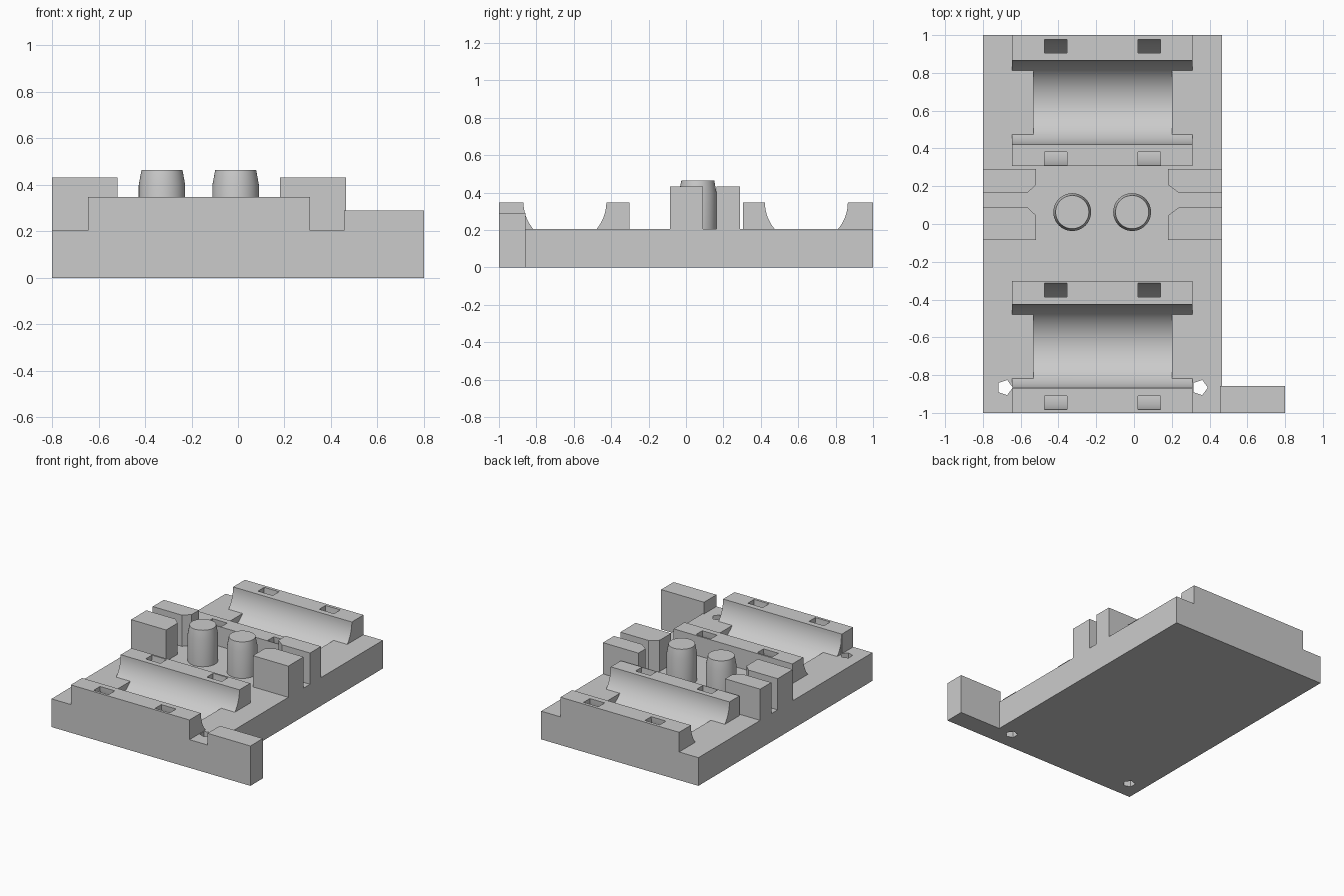
import bpy, bmesh
from math import sin, cos, asin, pi, radians
from mathutils import Vector

cube = bpy.data.objects.get("Cube")
if cube:
    bpy.data.objects.remove(cube, do_unlink=True)

grey = bpy.data.materials.new("plain_grey")
grey.use_nodes = True
grey.diffuse_color = (0.6, 0.6, 0.6, 1)
grey.node_tree.nodes["Principled BSDF"].inputs["Base Color"].default_value = (0.6, 0.6, 0.6, 1)

LEFT, RIGHT = -0.80, 0.465      # plate sides
DECK, WALL, BLOCK = 0.205, 0.348, 0.432   # heights
BORE = 0.2215                   # cradle radius


def prism(name, pts, axis, lo, hi):
    """Extrude a 2D profile along an axis from lo to hi."""
    place = {"x": lambda p, t: (t, p[0], p[1]),
             "y": lambda p, t: (p[0], t, p[1]),
             "z": lambda p, t: (p[0], p[1], t)}[axis]
    bm = bmesh.new()
    face = bm.faces.new([bm.verts.new(place(p, lo)) for p in pts])
    new = bmesh.ops.extrude_face_region(bm, geom=[face])["geom"]
    shift = Vector(place((0, 0), hi - lo))
    bmesh.ops.translate(bm, vec=shift, verts=[v for v in new if isinstance(v, bmesh.types.BMVert)])
    bmesh.ops.recalc_face_normals(bm, faces=bm.faces)
    mesh = bpy.data.meshes.new(name)
    bm.to_mesh(mesh)
    bm.free()
    mesh.materials.append(grey)
    obj = bpy.data.objects.new(name, mesh)
    bpy.context.collection.objects.link(obj)
    return obj


def rect(x0, y0, x1, y1):
    return [(x0, y0), (x1, y0), (x1, y1), (x0, y1)]


def arc(cx, cy, r, a0, a1, n):
    return [(cx + r * cos(a0 + (a1 - a0) * i / n), cy + r * sin(a0 + (a1 - a0) * i / n))
            for i in range(n + 1)]


def activate(obj):
    bpy.ops.object.select_all(action="DESELECT")
    obj.select_set(True)
    bpy.context.view_layer.objects.active = obj


def combine(obj, other, operation):
    """Apply a boolean and drop the helper."""
    activate(obj)
    mod = obj.modifiers.new("boolean", "BOOLEAN")
    mod.operation, mod.solver, mod.object = operation, "EXACT", other
    bpy.ops.object.modifier_apply(modifier=mod.name)
    bpy.data.objects.remove(other, do_unlink=True)


def smooth(obj):
    activate(obj)
    bpy.ops.object.shade_smooth_by_angle(angle=radians(25))


# Base plate with two cradles
plate = prism("cradle_plate", rect(LEFT, -1, RIGHT, 1), "z", 0, DECK)
cradles = [(-0.6475, -1, -0.301), (0.6435, 0.306, 1)]
for cy, y0, y1 in cradles:
    combine(plate, prism("cradle_block", rect(-0.645, y0, 0.31, y1), "z", 0.15, WALL), "UNION")

dip = asin((WALL - DECK) / BORE)
for cy, y0, y1 in cradles:
    # Curved wall faces above the deck
    right_side = arc(cy, WALL, BORE, 0, -dip, 10)
    left_side = arc(cy, WALL, BORE, -pi + dip, -pi, 10)
    upper = [(cy + BORE, 0.4)] + right_side + left_side + [(cy - BORE, 0.4)]
    combine(plate, prism("upper_cutter", upper, "x", -0.7, 0.37), "DIFFERENCE")
    # Trough sunk into the deck
    lower = arc(cy, WALL, BORE, -dip, -pi + dip, 24) + [(cy, 0.33)]
    combine(plate, prism("trough_cutter", lower, "x", -0.532, 0.20), "DIFFERENCE")
    # Curved strap channels passing under the trough
    ring = ([(cy + 0.334, 0.4)] + arc(cy, WALL, 0.334, 0, -pi, 32) + [(cy - 0.334, 0.4)]
            + [(cy - 0.262, 0.4)] + arc(cy, WALL, 0.262, -pi, 0, 32) + [(cy + 0.262, 0.4)])
    for x in (-0.473, 0.02):
        combine(plate, prism("strap_cutter", ring, "x", x, x + 0.119), "DIFFERENCE")

# Five-sided screw holes
for x in (-0.684, 0.349):
    hole = arc(x, -0.866, 0.042, 0, 2 * pi, 5)[:-1]
    combine(plate, prism("hole_cutter", hole, "z", -0.1, 0.6), "DIFFERENCE")
smooth(plate)

# Paired cable blocks with chamfered groove mouths
for side, outer, inner, cham in (("right", LEFT, -0.518, -0.566), ("left", RIGHT, 0.18, 0.24)):
    for end, far, near, cut in (("back", 0.29, 0.163, 0.208), ("front", -0.086, 0.09, 0.045)):
        outline = [(outer, far), (inner, far), (inner, cut), (cham, near), (outer, near)]
        prism(f"{side}_{end}_block", outline, "z", DECK, BLOCK)

# Tapered posts
for side, x in (("right", -0.327), ("left", -0.010)):
    bm = bmesh.new()
    for r0, r1, z0, z1 in ((0.1, 0.1, DECK, 0.4), (0.1, 0.088, 0.4, 0.465)):
        bmesh.ops.create_cone(bm, cap_ends=False, segments=48, radius1=r0, radius2=r1, depth=z1 - z0)
        loose = [v for v in bm.verts if not v.tag]
        bmesh.ops.translate(bm, vec=(x, 0.063, (z0 + z1) / 2), verts=loose)
        for v in loose:
            v.tag = True
    bmesh.ops.remove_doubles(bm, verts=bm.verts, dist=0.0005)
    bmesh.ops.holes_fill(bm, edges=[e for e in bm.edges if e.is_boundary])
    bmesh.ops.recalc_face_normals(bm, faces=bm.faces)
    mesh = bpy.data.meshes.new(f"{side}_post")
    bm.to_mesh(mesh)
    bm.free()
    mesh.materials.append(grey)
    post = bpy.data.objects.new(f"{side}_post", mesh)
    bpy.context.collection.objects.link(post)
    smooth(post)

# Side tab, its lip resting on the deck
tab = [(0.455, DECK), (RIGHT, DECK), (RIGHT, 0), (0.8, 0), (0.8, 0.29), (0.455, 0.29)]
prism("side_tab", tab, "y", -1, -0.857)
